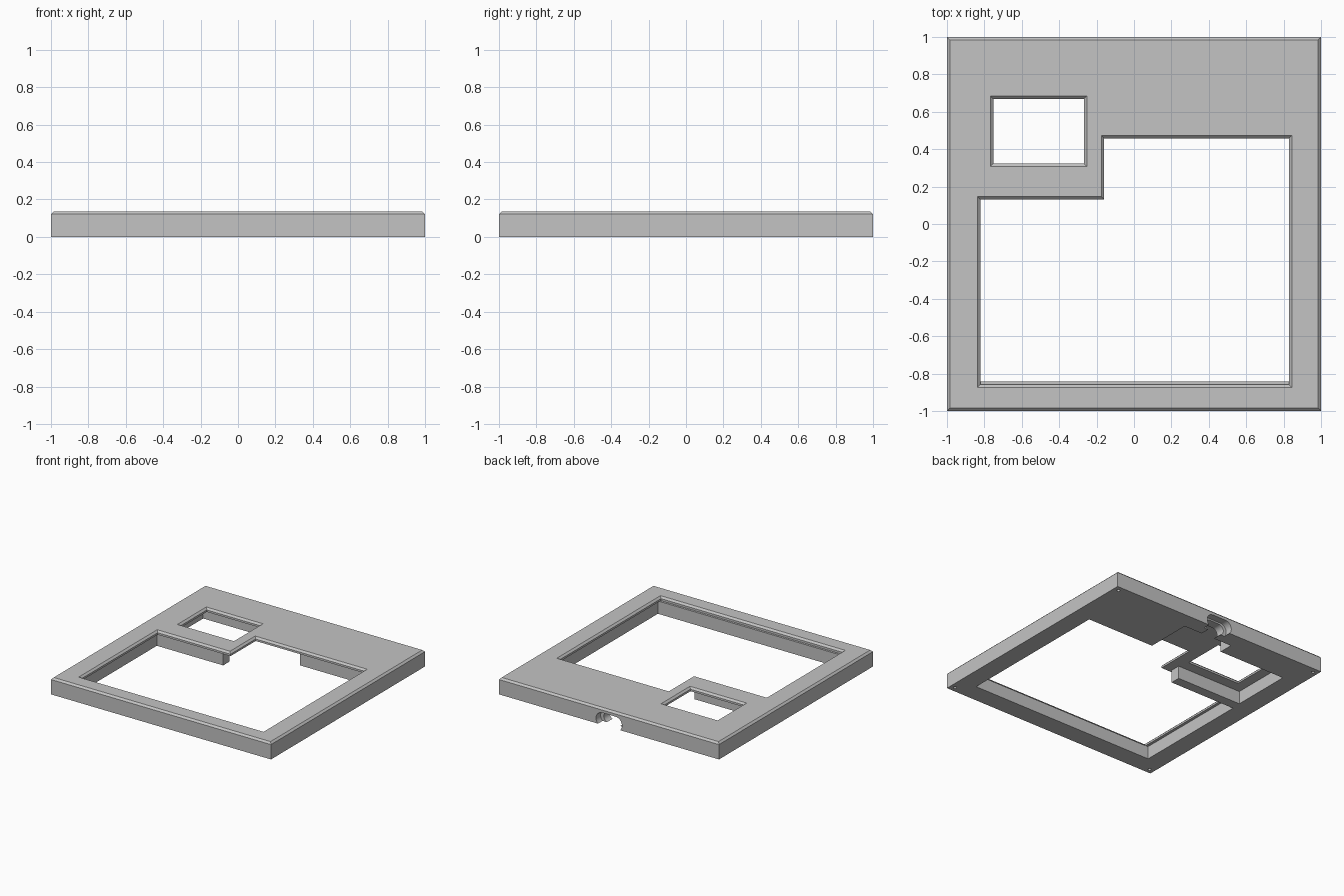
import bpy, bmesh
from math import sin, cos, pi
from mathutils import Vector

cube = bpy.data.objects.get("Cube")
if cube:
    bpy.data.objects.remove(cube, do_unlink=True)

TOP = 0.137      # full height
CHAMFER = 0.015  # bevel on the upper edges
CEILING = 0.106  # underside of the top plate

grey = bpy.data.materials.new("plain_grey")
grey.use_nodes = True
grey.diffuse_color = (0.55, 0.55, 0.55, 1)
grey.node_tree.nodes["Principled BSDF"].inputs["Base Color"].default_value = (0.55, 0.55, 0.55, 1)


def grow(outline, d):
    """Offset a counter-clockwise outline outwards by d."""
    result = []
    for i, p in enumerate(outline):
        p = Vector(p)
        a = (p - Vector(outline[i - 1])).normalized()
        b = (Vector(outline[(i + 1) % len(outline)]) - p).normalized()
        na, nb = Vector((a.y, -a.x)), Vector((b.y, -b.x))
        result.append(p + (na + nb) * d / (1 + na.dot(nb)))
    return result


def rect(x0, x1, y0, y1):
    return [(x0, y0), (x1, y0), (x1, y1), (x0, y1)]


def loft(name, loops):
    """Closed solid through matching loops of 3D points."""
    bm = bmesh.new()
    rings = [[bm.verts.new(p) for p in loop] for loop in loops]
    n = len(rings[0])
    for low, high in zip(rings, rings[1:]):
        for i in range(n):
            j = (i + 1) % n
            bm.faces.new((low[i], low[j], high[j], high[i]))
    bm.faces.new(rings[0][::-1])
    bm.faces.new(rings[-1])
    bmesh.ops.recalc_face_normals(bm, faces=bm.faces)
    mesh = bpy.data.meshes.new(name)
    bm.to_mesh(mesh)
    bm.free()
    mesh.materials.append(grey)
    obj = bpy.data.objects.new(name, mesh)
    bpy.context.scene.collection.objects.link(obj)
    return obj


def solid(name, outline, levels):
    """Stack of one outline at (height, offset) levels."""
    return loft(name, [[(p.x, p.y, z) for p in grow(outline, d)] for z, d in levels])


def port(name, half_width, radius, y0, y1, zc=0.042, steps=12):
    """Stadium-shaped bar running along y."""
    pts = []
    for side, start in ((1, -pi / 2), (-1, pi / 2)):
        for k in range(steps + 1):
            t = start + pi * k / steps
            pts.append((side * (half_width - radius) + radius * cos(t), zc + radius * sin(t)))
    return loft(name, [[(x, y, z) for x, z in pts] for y in (y0, y1)])


# Outer slab with bevelled upper edge
frame = solid("bezel_frame", rect(-1, 1, -1, 1),
              [(0, 0), (TOP - CHAMFER, 0), (TOP, -CHAMFER)])

# Openings through the top plate, flared at the top
flare = [(CEILING - 0.001, 0), (TOP - CHAMFER, 0), (TOP + CHAMFER, 2 * CHAMFER)]
screen = [(-0.822, -0.859), (0.829, -0.859), (0.829, 0.458),
          (-0.16, 0.458), (-0.16, 0.131), (-0.822, 0.131)]
cutters = [solid("screen_opening", screen, flare),
           solid("window_opening", rect(-0.752, -0.267, 0.323, 0.669), flare)]

# Stepped pocket in the underside, leaving a rib below the window
pocket = [(-0.845, -0.842), (0.845, -0.842), (0.845, 0.482), (0.227, 0.482),
          (0.227, 0.865), (-0.227, 0.865), (-0.227, 0.745), (-0.838, 0.745),
          (-0.838, 0.235), (-0.242, 0.235), (-0.242, 0.153), (-0.845, 0.153)]
cutters.append(solid("underside_pocket", pocket, [(-0.1, 0), (CEILING, 0)]))

# Rounded cable port in the back wall
cutters.append(port("port_recess", 0.118, 0.058, 0.94, 1.1))
cutters.append(port("port_hole", 0.09, 0.045, 0.84, 1.05))

# Small blind holes in the bottom corners
for sx in (-1, 1):
    for sy in (-1, 1):
        ring = [(sx * 0.957 + 0.013 * cos(k * pi / 8), sy * 0.957 + 0.013 * sin(k * pi / 8))
                for k in range(16)]
        cutters.append(solid("corner_hole", ring, [(-0.05, 0), (0.07, 0)]))

# Carve every cutter out of the slab
for cutter in cutters:
    cutter.hide_render = True
    mod = frame.modifiers.new(cutter.name, 'BOOLEAN')
    mod.operation = 'DIFFERENCE'
    mod.solver = 'EXACT'
    mod.object = cutter
bpy.context.view_layer.update()
carved = bpy.data.meshes.new_from_object(
    frame.evaluated_get(bpy.context.evaluated_depsgraph_get()))
frame.modifiers.clear()
frame.data = carved
carved.name = "bezel_frame"
carved.materials.clear()
carved.materials.append(grey)
for poly in carved.polygons:
    poly.material_index = 0
for cutter in cutters:
    bpy.data.objects.remove(cutter, do_unlink=True)

# Smooth the round cuts, keep the edges crisp
bpy.ops.object.select_all(action='DESELECT')
frame.select_set(True)
bpy.context.view_layer.objects.active = frame
bpy.ops.object.shade_smooth_by_angle(angle=0.5)
